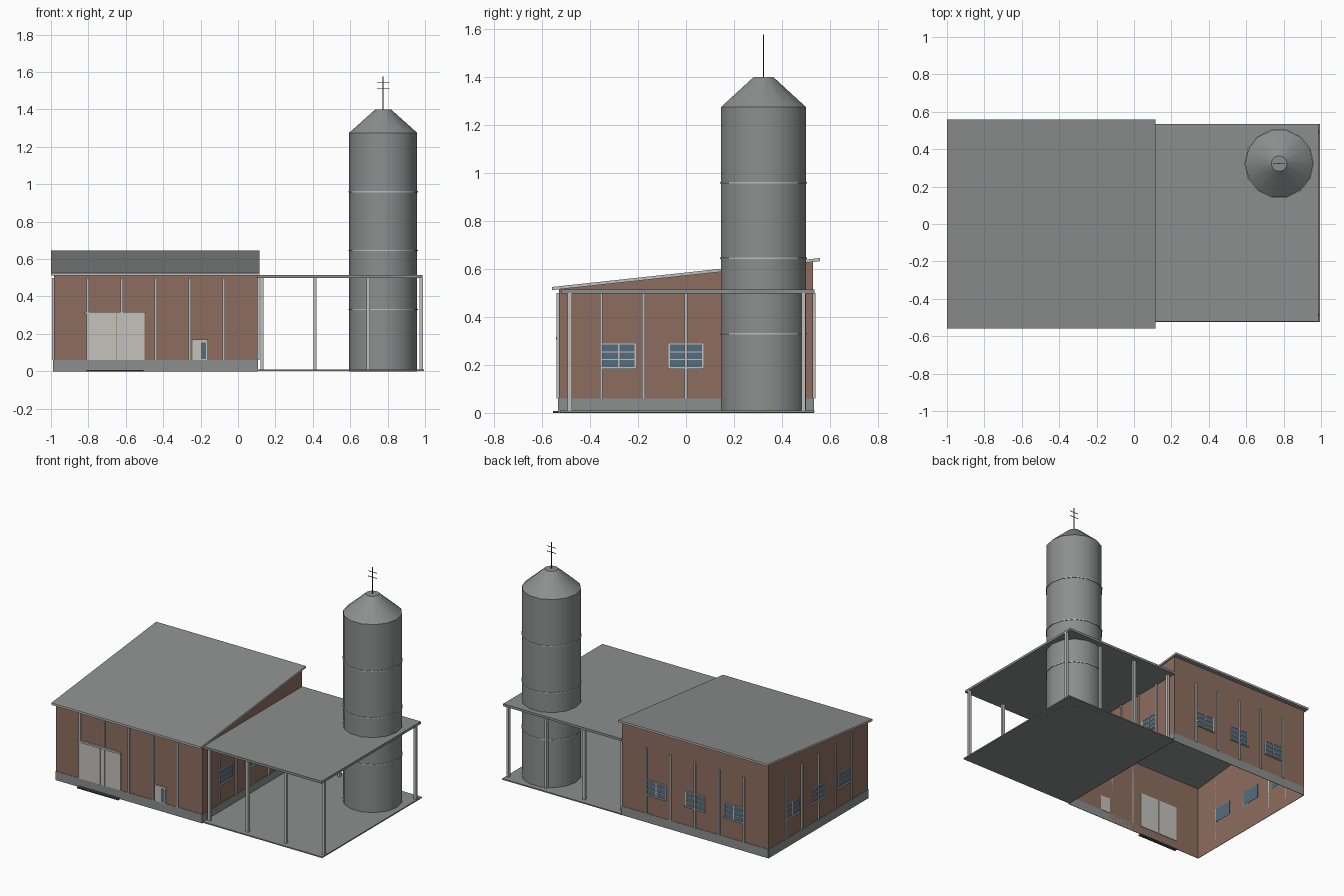
import bpy, bmesh, math
from mathutils import Vector

cube = bpy.data.objects.get("Cube")
if cube:
    bpy.data.objects.remove(cube, do_unlink=True)


def material(name, r, g, b):
    m = bpy.data.materials.new(name)
    m.use_nodes = True
    m.diffuse_color = (r, g, b, 1)
    m.node_tree.nodes["Principled BSDF"].inputs["Base Color"].default_value = (r, g, b, 1)
    return m


brick = material("brown wall", 0.27, 0.155, 0.112)
grey = material("grey metal", 0.26, 0.275, 0.27)
trim = material("light trim", 0.52, 0.53, 0.51)
door_paint = material("door paint", 0.56, 0.54, 0.50)
glass = material("blue glass", 0.09, 0.15, 0.20)
dark = material("dark steel", 0.05, 0.055, 0.055)


def finish(name, bm, *mats):
    bmesh.ops.recalc_face_normals(bm, faces=bm.faces)
    mesh = bpy.data.meshes.new(name)
    bm.to_mesh(mesh)
    bm.free()
    obj = bpy.data.objects.new(name, mesh)
    bpy.context.scene.collection.objects.link(obj)
    for m in mats:
        mesh.materials.append(m)
    return obj


def boxes(name, mat, corners):
    """One object made of boxes, each given by two opposite corners."""
    bm = bmesh.new()
    for a, b in corners:
        a, b = Vector(a), Vector(b)
        made = bmesh.ops.create_cube(bm, size=1)["verts"]
        for v in made:
            v.co = (a + b) / 2 + Vector(v.co[i] * abs(b[i] - a[i]) for i in range(3))
    return finish(name, bm, mat)


def lathe(name, mat, profile, centre, sides):
    """Revolve (radius, height) points; end points on the axis close it."""
    bm = bmesh.new()
    rings = []
    for r, z in profile:
        rings.append([bm.verts.new((centre[0] + r * math.cos(2 * math.pi * k / sides),
                                    centre[1] + r * math.sin(2 * math.pi * k / sides), z))
                      for k in range(sides)])
    for low, high in zip(rings, rings[1:]):
        for k in range(sides):
            n = (k + 1) % sides
            bm.faces.new((low[k], low[n], high[n], high[k]))
    bm.faces.new(rings[0])
    bm.faces.new(rings[-1])
    obj = finish(name, bm, mat)
    bpy.ops.object.select_all(action="DESELECT")
    obj.select_set(True)
    bpy.context.view_layer.objects.active = obj
    bpy.ops.object.shade_smooth_by_angle(angle=math.radians(30))
    return obj


# Shed dimensions
X0, X1, Y = -0.985, 0.105, 0.53
MID = (X0 + X1) / 2


def roof_z(y):
    return 0.512 + 0.108 * (y + 0.558)


# Walls: open shell under the sloping roof
bm = bmesh.new()
plan = [(X0, -Y), (X1, -Y), (X1, Y), (X0, Y)]
base = [bm.verts.new((x, y, 0)) for x, y in plan]
top = [bm.verts.new((x, y, roof_z(y))) for x, y in plan]
for i in range(4):
    j = (i + 1) % 4
    bm.faces.new((base[i], base[j], top[j], top[i]))
finish("shed_walls", bm, brick)

# Sloping roof with light edges
bm = bmesh.new()
made = bmesh.ops.create_cube(bm, size=1)["verts"]
for v in made:
    x, y = (-1.0 if v.co.x < 0 else 0.115), v.co.y * 1.116
    v.co = (x, y, roof_z(y) + (0.013 if v.co.z > 0 else 0))
bm.normal_update()
for f in bm.faces:
    f.material_index = 0 if abs(f.normal.z) > 0.7 else 1
finish("shed_roof", bm, grey, trim)

# Each wall: how to place (along, outward, height) in space, and its range
WALLS = {
    "front": (lambda u, d, z: (u, -Y - d, z), X0, X1),
    "back": (lambda u, d, z: (u, Y + d, z), X0, X1),
    "left": (lambda u, d, z: (X1 + d, u, z), -Y, Y),
    "right": (lambda u, d, z: (X0 - d, u, z), -Y, Y),
}


def on_wall(place, u0, u1, z0, z1, d0, d1):
    return place(u0, d0, z0), place(u1, d1, z1)


for side, (place, a, b) in WALLS.items():
    boxes(side + "_plinth", grey, [on_wall(place, a, b, 0, 0.06, 0, 0.003)])
    ribs = [a + (b - a) * i / 6 for i in range(1, 6)]
    boxes(side + "_wall_ribs", trim,
          [on_wall(place, u - 0.006, u + 0.006, 0.06, 0.5, 0, 0.009) for u in ribs])
    if side == "front":
        continue
    panes, bars = [], []
    middle, step = (a + b) / 2, (b - a) * 0.265
    for c in (middle - step, middle, middle + step):
        l, r, low, high = c - 0.07, c + 0.07, 0.19, 0.287
        panes.append(on_wall(place, l, r, low, high, -0.002, 0.002))
        for u in (l, c, r):
            bars.append(on_wall(place, u - 0.003, u + 0.003, low, high, 0, 0.005))
        for i in range(4):
            z = low + (high - low) * i / 3
            bars.append(on_wall(place, l, r, z - 0.002, z + 0.002, 0, 0.005))
        bars.append(on_wall(place, l - 0.006, r + 0.006, low - 0.007, low, 0, 0.01))
    boxes(side + "_window_glass", glass, panes)
    boxes(side + "_window_frames", trim, bars)

# Front doors
front = WALLS["front"][0]
boxes("sliding_door", door_paint, [
    on_wall(front, -0.80, -0.652, 0.06, 0.307, -0.003, 0.005),
    on_wall(front, -0.650, -0.50, 0.06, 0.307, -0.003, 0.005)])
boxes("sliding_door_rail", trim, [on_wall(front, -0.82, -0.495, 0.305, 0.317, 0, 0.012)])
boxes("door_ramp", dark, [on_wall(front, -0.81, -0.505, 0, 0.008, 0, 0.025)])
boxes("entry_door", door_paint, [on_wall(front, -0.242, -0.165, 0.06, 0.165, -0.003, 0.006)])
boxes("entry_door_glass", glass, [on_wall(front, -0.197, -0.172, 0.065, 0.155, 0.005, 0.008)])
boxes("entry_door_hood", trim, [on_wall(front, -0.247, -0.16, 0.163, 0.17, 0, 0.009)])

# Canopy: slab, flat roof and two rows of posts
boxes("canopy_slab", grey, [((X1, -0.525, 0.001), (0.995, 0.535, 0.009))])
boxes("canopy_roof", grey, [((X1, -0.52, 0.498), (0.987, 0.535, 0.514))])
boxes("canopy_posts", trim, [
    ((x - 0.009, y - 0.009, 0.008), (x + 0.009, y + 0.009, 0.5))
    for x in (0.128, 0.412, 0.697, 0.98) for y in (-0.485, 0.49)])

# Silo with hoops and aerial
SILO = (0.776, 0.323)
lathe("silo_body", grey, [(0.182, 0), (0.182, 1.275), (0.042, 1.40)], SILO, 14)
for i, z in enumerate((0.33, 0.645, 0.96)):
    lathe(f"silo_hoop_{i + 1}", trim, [(0.186, z - 0.003), (0.186, z + 0.003)], SILO, 14)
lathe("aerial_mast", dark, [(0.003, 1.395), (0.003, 1.577)], SILO, 8)
boxes("aerial_bars", dark, [
    ((SILO[0] - 0.034, SILO[1] - 0.0015, z - 0.0015), (SILO[0] + 0.034, SILO[1] + 0.0015, z + 0.0015))
    for z in (1.51, 1.545)])
